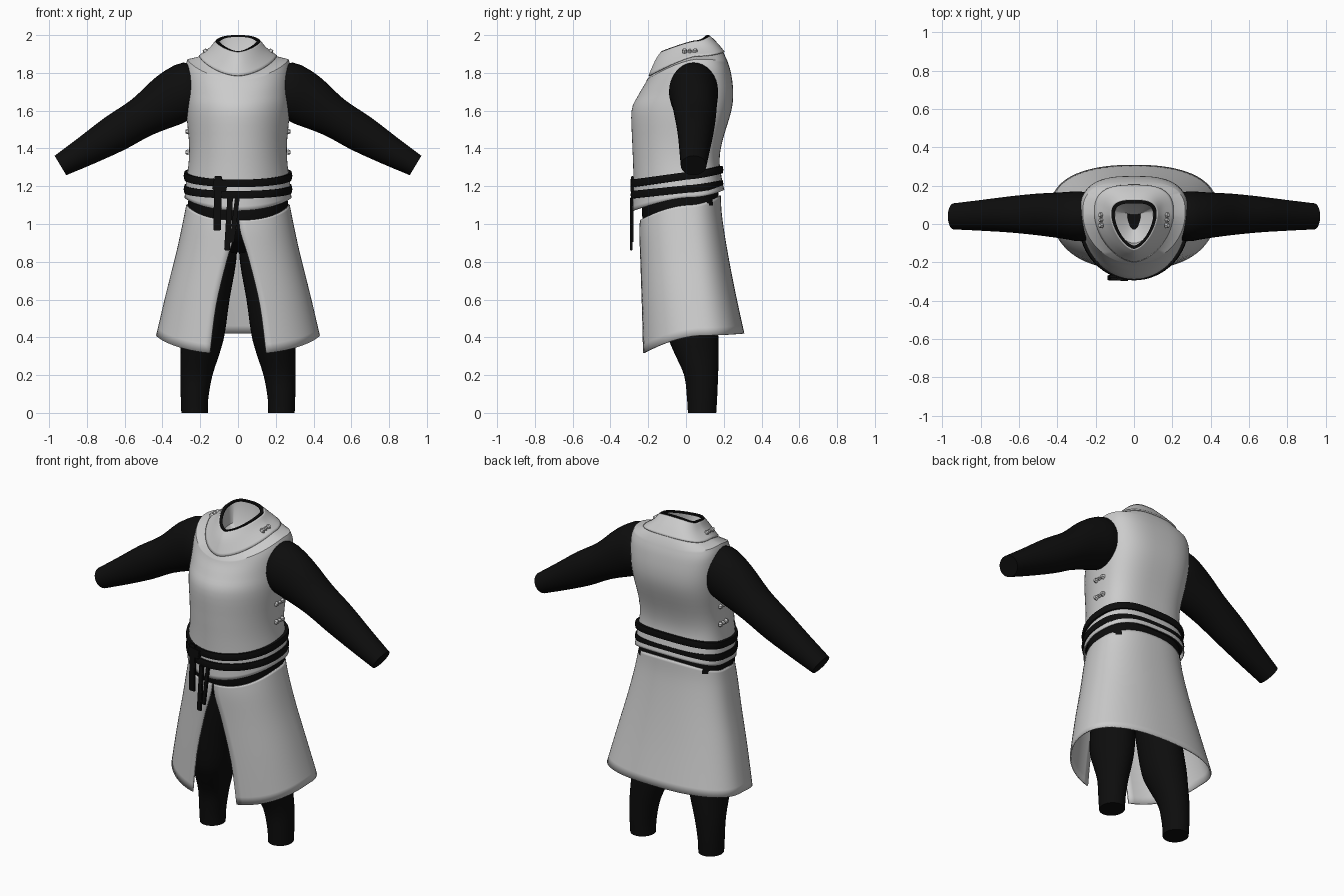
import bpy, bmesh
from math import sin, cos, pi, radians
from mathutils import Vector, Matrix

cube = bpy.data.objects.get("Cube")
if cube:
    bpy.data.objects.remove(cube, do_unlink=True)


def material(name, value):
    m = bpy.data.materials.new(name)
    m.use_nodes = True
    m.diffuse_color = (value, value, value, 1)
    bsdf = m.node_tree.nodes["Principled BSDF"]
    bsdf.inputs["Base Color"].default_value = m.diffuse_color
    bsdf.inputs["Roughness"].default_value = 0.8
    return m


GREY = material("pale grey cloth", 0.6)
BLACK = material("black cloth", 0.004)
SEG = 64


def finish(name, bm, mat, thick=0, angle=40):
    bmesh.ops.recalc_face_normals(bm, faces=bm.faces)
    me = bpy.data.meshes.new(name)
    bm.to_mesh(me)
    bm.free()
    me.materials.append(mat)
    ob = bpy.data.objects.new(name, me)
    bpy.context.collection.objects.link(ob)
    if thick:
        mod = ob.modifiers.new("thickness", 'SOLIDIFY')
        mod.thickness, mod.offset = thick, 0
    bpy.ops.object.select_all(action='DESELECT')
    ob.select_set(True)
    bpy.context.view_layer.objects.active = ob
    bpy.ops.object.shade_smooth_by_angle(angle=radians(angle))
    return ob


def loft(name, rings, mat, closed=True, caps=False, cyclic=False, thick=0, angle=40):
    bm = bmesh.new()
    rows = [[bm.verts.new(p) for p in r] for r in rings]
    n = len(rows[0])
    pairs = list(zip(rows, rows[1:])) + ([(rows[-1], rows[0])] if cyclic else [])
    for a, b in pairs:
        for i in range(n if closed else n - 1):
            j = (i + 1) % n
            bm.faces.new((a[i], a[j], b[j], b[i]))
    if caps:
        bm.faces.new(rows[0])
        bm.faces.new(rows[-1])
    return finish(name, bm, mat, thick, angle)


def body_point(a, w, yf, yb, zf, zs, zb, ef=1.0, eb=0.7, k=1.5):
    """Point on an egg-shaped body ring whose height differs at front, side, back."""
    c, s = cos(a), sin(a)
    e = eb if s > 0 else ef
    mid = (yf + yb) / 2 + 0.05
    y_end, z_end = (yb, zb) if s > 0 else (yf, zf)
    x = w * abs(c) ** e * (1 if c > 0 else -1)
    return Vector((x, mid + (y_end - mid) * abs(s) ** e, zs + (z_end - zs) * abs(s) ** k))


def body_ring(*spec, grow=0, lift=0, **kw):
    w, yf, yb, zf, zs, zb, *ef = spec
    return [body_point(2 * pi * i / SEG, w + grow, yf - grow, yb + grow,
                       zf + lift, zs + lift, zb + lift, *ef, **kw) for i in range(SEG)]


def refine(specs, steps=4):
    """Smoothly interpolate between key rings."""
    out = []
    for i in range(len(specs) - 1):
        p0, p1, p2, p3 = (specs[min(max(i + d, 0), len(specs) - 1)] for d in (-1, 0, 1, 2))
        for s in range(steps):
            t = s / steps
            out.append([b + 0.5 * t * (c - a + t * (2*a - 5*b + 4*c - d + t * (3*(b - c) + d - a)))
                        for a, b, c, d in zip(p0, p1, p2, p3)])
    return out + [list(specs[-1])]


# Tunic body: half width, front y, back y, then heights at front, side, back, front shape
tunic = [
    (.28, -.28, .2, 1.07, 1.14, 1.18, 1), (.272, -.275, .185, 1.2, 1.22, 1.25, 1),
    (.258, -.277, .175, 1.32, 1.33, 1.34, 1), (.257, -.282, .19, 1.44, 1.44, 1.44, 1),
    (.272, -.285, .237, 1.6, 1.6, 1.6, 1), (.277, -.25, .247, 1.68, 1.71, 1.7, 1),
    (.277, -.215, .235, 1.74, 1.82, 1.8, 1), (.265, -.203, .217, 1.765, 1.87, 1.86, 1)]
collar = [
    (.2, -.19, .197, 1.78, 1.885, 1.905, 1.15), (.145, -.155, .16, 1.86, 1.925, 1.95, 1.2),
    (.113, -.125, .12, 1.905, 1.962, 1.99, 1.25)]
loft("tunic_body", [body_ring(*s) for s in refine(tunic) + refine(collar)], GREY, thick=.006)
loft("collar", [body_ring(*s, grow=.005, lift=.004) for s in refine(collar)], GREY, thick=.008)

# Collar lining with a small dark opening at its base
rim = collar[-1]
loft("collar_lining", [body_ring(*rim, grow=-.006),
                       body_ring(.1, -.1, .1, 1.83, 1.85, 1.87),
                       body_ring(.035, -.03, .05, 1.8, 1.8, 1.8)], GREY)
loft("neck_opening", [body_ring(.04, -.04, .055, z, z, z) for z in (1.785, 1.798)], BLACK, caps=True)
loft("collar_rim", [body_ring(*rim, grow=g, lift=h) for g, h in
                    ((-.012, 0), (.005, 0), (.005, .01), (-.012, .01))], BLACK, cyclic=True)

# Open-fronted skirt: body ring values, then the half angle of the front slit
skirt = [
    (.27, -.24, .18, 1.02, 1.10, 1.15, .01), (.288, -.243, .187, .95, 1.01, 1.04, .03),
    (.325, -.24, .215, .8, .84, .86, .14), (.378, -.238, .255, .57, .63, .65, .25),
    (.43, -.235, .305, .31, .41, .42, .29)]
rings = []
for *spec, gap in refine(skirt):
    span = 2 * pi - 2 * gap
    rings.append([body_point(-pi / 2 + gap + span * i / SEG, *spec, ef=.85, eb=.85)
                  for i in range(SEG + 1)])
loft("skirt", rings, GREY, closed=False, thick=.008)

# Dark under-layer showing between tunic and skirt
loft("trouser_waist", [body_ring(w, f, b, z, z, z, .85) for w, f, b, z in
                       ((.12, -.08, .1, .85), (.22, -.18, .15, .92), (.262, -.23, .17, 1.0),
                        (.266, -.234, .176, 1.1), (.25, -.235, .165, 1.24))], BLACK, caps=True)


def tube(name, specs, side):
    """Limb from oval rings: centre, sideways radius, depth radius, tilt in the xz plane."""
    rows = []
    for x, y, z, r, d, tilt in refine(specs, 3):
        rows.append([(side * (x + r * cos(t) * cos(tilt)), y + d * sin(t), z + r * cos(t) * sin(tilt))
                     for t in (2 * pi * i / 32 for i in range(32))])
    return loft(name, rows, BLACK, caps=True)


legs = [(.12, .02, .98, .12, .15, 0), (.135, .02, .8, .125, .145, 0), (.165, .02, .6, .12, .135, 0),
        (.187, .035, .42, .117, .135, 0), (.2, .055, .32, .104, .118, 0), (.22, .08, .2, .085, .09, 0),
        (.23, .085, .08, .073, .08, 0), (.23, .085, 0, .07, .075, 0)]
arms = [(.2, .04, 1.69, .13, .11, 1.6), (.28, .04, 1.70, .155, .13, 1.5), (.38, .045, 1.65, .14, .12, 1.2),
        (.51, .05, 1.565, .108, .108, 1.08), (.65, .05, 1.48, .1, .094, 1.03),
        (.8, .045, 1.39, .08, .08, 1.03), (.94, .04, 1.31, .06, .068, 1.03)]


def clasp(name, centre, normal):
    """Small linked fastener lying along y."""
    bm = bmesh.new()
    n = Vector(normal).normalized()
    along = Vector((0, 1, 0))
    rot = Matrix((along, n.cross(along), n)).transposed().to_4x4()
    for off, r in ((-.028, .016), (0, .012), (.028, .016)):
        bmesh.ops.create_cone(bm, cap_ends=True, segments=6, radius1=r, radius2=r * .6, depth=.016,
                              matrix=Matrix.Translation(Vector(centre) + along * off) @ rot)
    finish(name, bm, GREY, angle=25)


for side, label in ((1, "left"), (-1, "right")):
    tube(label + "_leg", legs, side)
    tube(label + "_sleeve", arms, side)
    clasp(label + "_collar_clasp", (side * .175, .02, 1.918), (side * .6, 0, .8))
    for z, place in ((1.49, "upper"), (1.38, "lower")):
        clasp(f"{label}_{place}_side_clasp", (side * .27, .02, z), (side, 0, 0))

# Two sashes wound around the waist
for name, heights in (("upper_belt", (1.215, 1.255, 1.288)), ("lower_belt", (1.155, 1.185, 1.212))):
    loft(name, [body_ring(.272, -.278, .182, *heights, grow=g, lift=h, k=1) for g, h in
                ((-.01, -.02), (.012, -.02), (.016, 0), (.012, .02), (-.01, .02))],
         BLACK, cyclic=True)


def block(name, centre, size, tilt=0):
    bm = bmesh.new()
    bmesh.ops.create_cube(bm, size=1, matrix=Matrix.Translation(centre)
                          @ Matrix.Rotation(tilt, 4, 'Y') @ Matrix.Diagonal((*size, 1)))
    bmesh.ops.bevel(bm, geom=bm.edges[:], offset=.004, segments=2, affect='EDGES')
    finish(name, bm, BLACK)


# Knot and hanging sash ends
block("sash_knot", (-.095, -.28, 1.205), (.075, .03, .06), .2)
block("long_sash_end", (-.05, -.29, 1.0), (.03, .014, .28), .06)
block("short_sash_end", (-.108, -.284, 1.11), (.04, .014, .29), .02)
block("thin_sash_end", (-.018, -.284, 1.02), (.025, .012, .24), .12)
